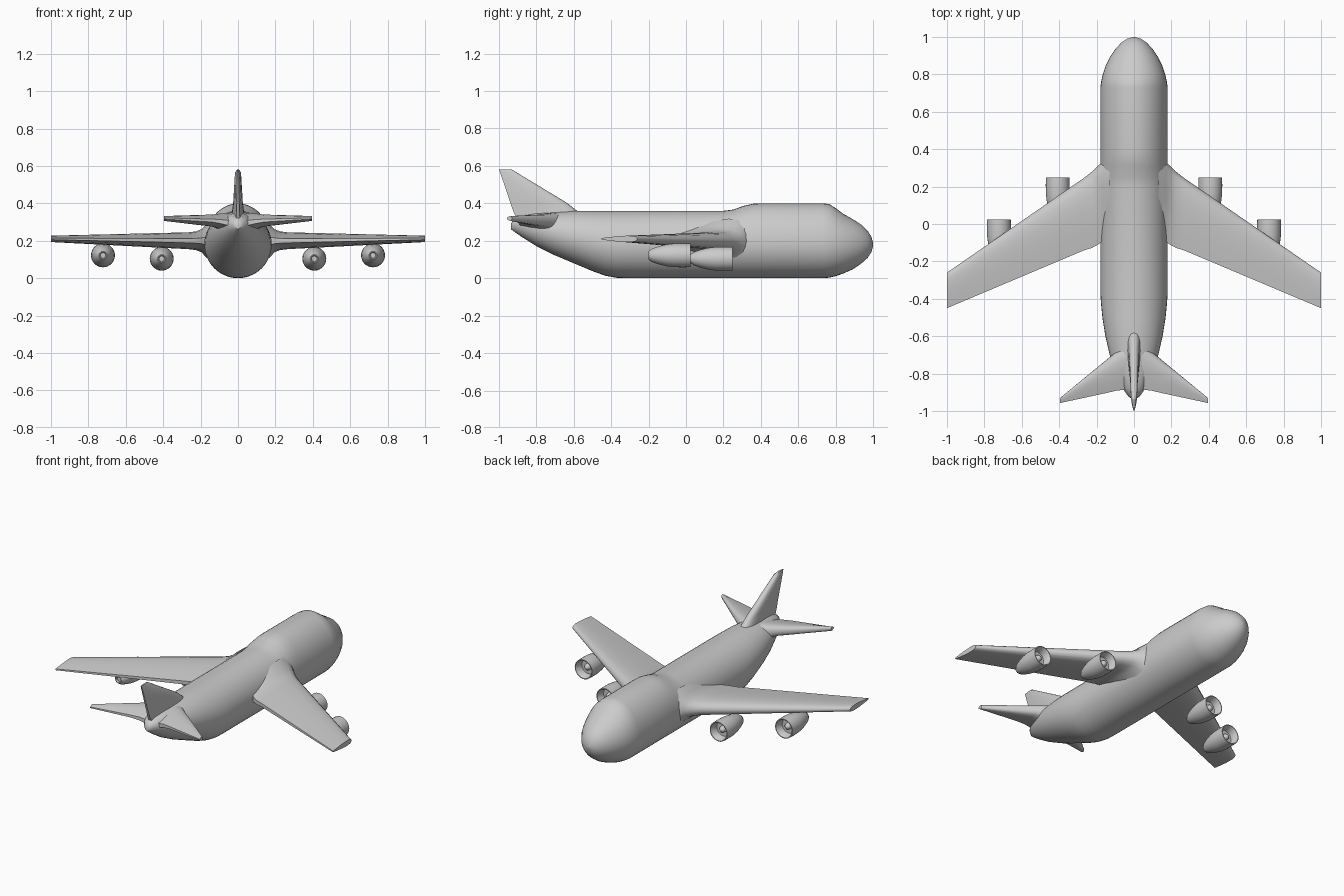
import bpy, bmesh
from math import sin, cos, pi

if "Cube" in bpy.data.objects:
    bpy.data.objects.remove(bpy.data.objects["Cube"])


def finish(name, bm, mirror=False, angle=40):
    bmesh.ops.recalc_face_normals(bm, faces=bm.faces)
    me = bpy.data.meshes.new(name)
    bm.to_mesh(me)
    bm.free()
    ob = bpy.data.objects.new(name, me)
    bpy.context.collection.objects.link(ob)
    bpy.ops.object.select_all(action='DESELECT')
    ob.select_set(True)
    bpy.context.view_layer.objects.active = ob
    bpy.ops.object.shade_smooth_by_angle(angle=angle * pi / 180)
    if mirror:
        ob.modifiers.new("mirror", 'MIRROR').use_mirror_merge = False
    return ob


def loft(name, rings, mirror=False):
    bm = bmesh.new()
    loops = [[bm.verts.new(p) for p in ring] for ring in rings]
    n = len(loops[0])
    for a, b in zip(loops, loops[1:]):
        for i in range(n):
            j = (i + 1) % n
            bm.faces.new((a[i], a[j], b[j], b[i]))
    bm.faces.new(loops[0])
    bm.faces.new(loops[-1])
    return finish(name, bm, mirror)


def body_ring(y, half, bottom, top, mid, n=40):
    ring = []
    for i in range(n):
        a = 2 * pi * i / n
        h = top - mid if sin(a) > 0 else mid - bottom
        ring.append((half * cos(a), y, mid + h * sin(a)))
    return ring


# airfoil outline: chord fraction from leading edge, thickness fraction
FOIL = [(0, 0), (.015, .4), (.06, .75), (.15, .95), (.3, 1), (.5, .88), (.75, .6), (1, .25)]
FOIL = FOIL + [(c, -t) for c, t in reversed(FOIL[1:])]


def wing_ring(x, lead, trail, z, thick):
    return [(x, lead + (trail - lead) * c, z + thick * t) for c, t in FOIL]


# fuselage: y, half width, bottom, top, height of widest point
stations = [
    (-.935, .012, .262, .292, .278), (-.92, .032, .25, .315, .285),
    (-.88, .06, .222, .335, .285), (-.8, .097, .172, .348, .268),
    (-.7, .13, .122, .355, .243), (-.6, .153, .08, .36, .22),
    (-.5, .169, .038, .36, .2), (-.43, .176, .013, .36, .187),
    (-.37, .18, .002, .36, .18), (-.3, .18, 0, .36, .18),
    (.2, .18, 0, .36, .18), (.25, .18, 0, .366, .18),
    (.31, .18, 0, .387, .18), (.36, .18, 0, .398, .18),
    (.4, .18, 0, .4, .18), (.73, .18, 0, .4, .18),
    (.765, .175, .003, .396, .18), (.8, .167, .011, .374, .18),
    (.84, .154, .025, .344, .18), (.89, .13, .047, .316, .18),
    (.935, .1, .077, .287, .18), (.97, .068, .108, .254, .18),
    (.99, .038, .139, .222, .18), (1.0, .006, .174, .186, .18)]
loft("fuselage", [body_ring(*s) for s in stations])

# main wings with flared roots
loft("wings", [wing_ring(*s) for s in [
    (.13, .36, -.08, .198, .12), (.172, .33, -.095, .198, .085),
    (.195, .308, -.112, .2, .062), (.225, .28, -.128, .2, .05),
    (.265, .248, -.14, .2, .045), (1.0, -.26, -.45, .21, .017)]], True)

# tailplane
loft("tailplane", [wing_ring(*s) for s in [
    (.02, -.62, -.885, .29, .06), (.09, -.68, -.89, .302, .044),
    (.14, -.72, -.902, .308, .032), (.395, -.93, -.957, .319, .013)]], True)

# vertical fin, lofted upward
fin = [(.27, -.5, -.88, .05), (.35, -.57, -.92, .034), (.4, -.632, -.937, .026),
       (.565, -.905, -.993, .016), (.58, -.93, -1.0, .006)]
loft("tail_fin", [[(t, y, z) for _, y, t in wing_ring(0, a, b, 0, w)] for z, a, b, w in fin])

# engines: radius and distance behind the intake lip
ENGINE = [(0, -.022), (.01, -.025), (.018, -.034), (.021, -.05), (.047, -.05),
          (.055, -.003), (.058, 0), (.063, 0), (.064, -.04), (.063, -.09),
          (.058, -.13), (.048, -.17), (.036, -.205), (.022, -.225),
          (.018, -.225), (.014, -.215), (0, -.215)]


def engine(name, x, y, z):
    bm = bmesh.new()
    vs = [bm.verts.new((x + r, y + d, z)) for r, d in ENGINE]
    es = [bm.edges.new(p) for p in zip(vs, vs[1:])]
    bmesh.ops.spin(bm, geom=vs + es, cent=(x, y, z), axis=(0, 1, 0),
                   angle=2 * pi, steps=28, use_merge=True)
    bmesh.ops.remove_doubles(bm, verts=bm.verts, dist=.0001)
    finish(name, bm, True)


engine("inner_engines", .408, .248, .104)
engine("outer_engines", .722, .024, .122)
